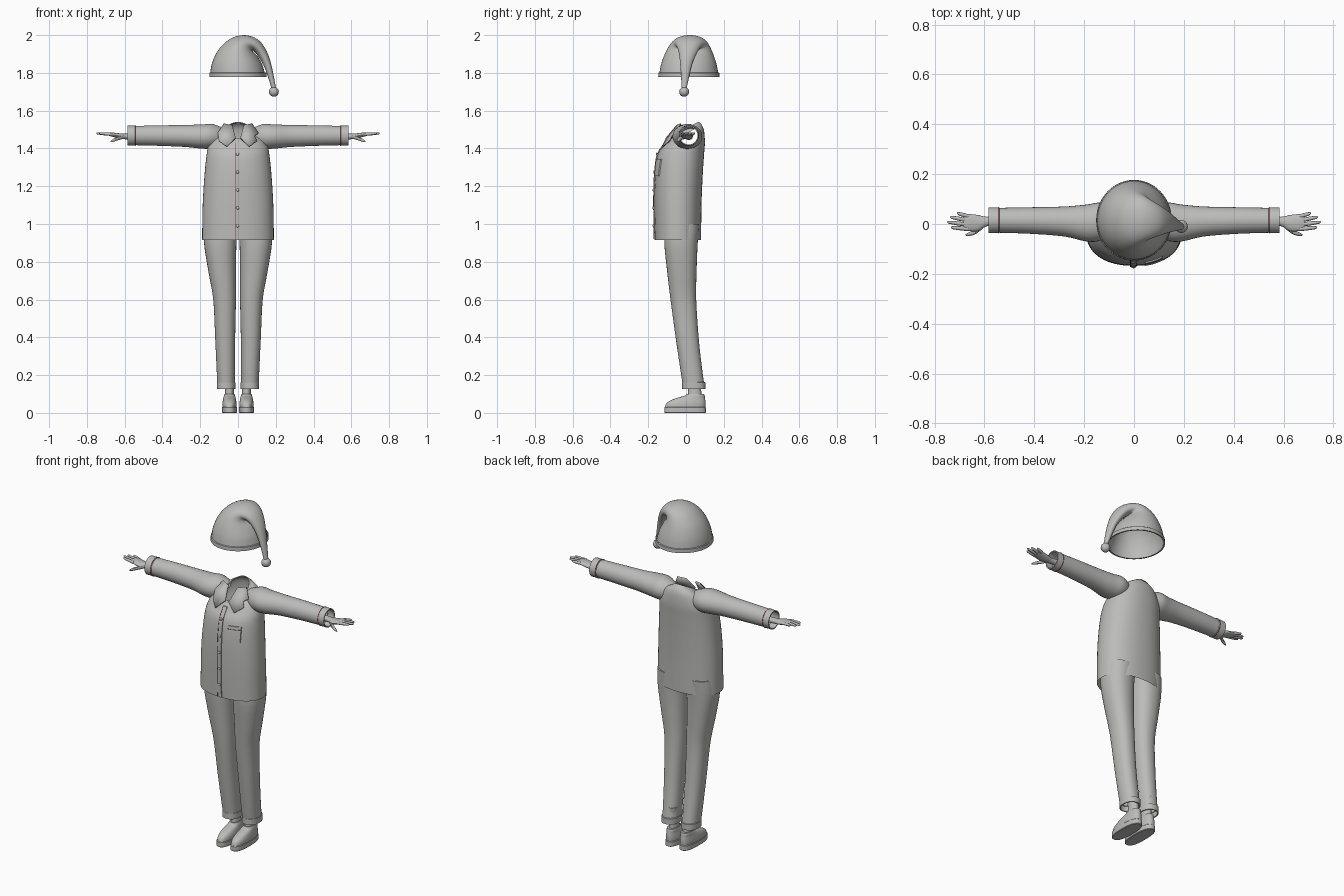
import bpy, bmesh, math
from mathutils import Vector
from mathutils.bvhtree import BVHTree

cube = bpy.data.objects.get("Cube")
if cube:
    bpy.data.objects.remove(cube)


def material(name, rgb):
    m = bpy.data.materials.new(name)
    m.use_nodes = True
    m.diffuse_color = (*rgb, 1)
    m.node_tree.nodes["Principled BSDF"].inputs["Base Color"].default_value = (*rgb, 1)
    return m


GREY = material("plain grey", (0.5, 0.5, 0.49))
RED = material("dark red piping", (0.3, 0.03, 0.05))
made = []


def finish(name, bm, mat=GREY):
    bmesh.ops.recalc_face_normals(bm, faces=bm.faces)
    mesh = bpy.data.meshes.new(name)
    bm.to_mesh(mesh)
    bm.free()
    mesh.materials.append(mat)
    ob = bpy.data.objects.new(name, mesh)
    bpy.context.collection.objects.link(ob)
    made.append(ob)
    return ob


def spline(keys, steps):
    """Smooth in-between values through a list of equal-length tuples."""
    out, last = [], len(keys) - 1
    for i in range(last):
        p = [keys[min(max(j, 0), last)] for j in (i - 1, i, i + 1, i + 2)]
        for s in range(steps):
            t = s / steps
            out.append([b + 0.5 * t * (c - a + t * (2*a - 5*b + 4*c - d + t * (3*(b - c) + d - a)))
                        for a, b, c, d in zip(*p)])
    return out + [list(keys[-1])]


def loft(name, keys, frame, n=32, steps=4, power=1.0, caps="both", mat=GREY):
    """Skin rounded rings; frame turns one key into centre and two half axes."""
    bm, rings = bmesh.new(), []
    for key in spline(keys, steps):
        c, u, v = (Vector(q) for q in frame(*key))
        ring = []
        for k in range(n):
            a, b = math.cos(math.tau * k / n), math.sin(math.tau * k / n)
            a, b = (math.copysign(abs(q) ** power, q) for q in (a, b))
            ring.append(bm.verts.new(c + u * a + v * b))
        rings.append(ring)
    for r, s in zip(rings, rings[1:]):
        for k in range(n):
            bm.faces.new((r[k], r[(k + 1) % n], s[(k + 1) % n], s[k]))
    if caps in ("both", "start"):
        bm.faces.new(rings[0])
    if caps in ("both", "end"):
        bm.faces.new(rings[-1])
    return finish(name, bm, mat)


# Ring frames: upright parts, arm-wise parts and the bent cap
def upright(z, x, rx, front, back, tilt=0):
    ry = (back - front) / 2
    return (x, front + ry, z), (rx, 0, 0), (0, ry, ry * tilt)


def armwise(x, y, z, ry, rz):
    return (x, y, z), (0, ry, 0), (0, 0, rz)


def bent(xo, zo, xi, zi, y, ry):
    return ((xo + xi) / 2, y, (zo + zi) / 2), ((xi - xo) / 2, 0, (zi - zo) / 2), (0, ry, 0)


def ball(name, at, r, mat=GREY, flat=1.0):
    bm = bmesh.new()
    bmesh.ops.create_uvsphere(bm, u_segments=16, v_segments=10, radius=r)
    for v in bm.verts:
        v.co = Vector((v.co.x, v.co.y * flat, v.co.z)) + Vector(at)
    return finish(name, bm, mat)


def piping(name, points, cyclic=False, r=0.0016):
    cu = bpy.data.curves.new(name, "CURVE")
    cu.dimensions = "3D"
    cu.bevel_depth, cu.bevel_resolution = r, 1
    sp = cu.splines.new("POLY")
    sp.points.add(len(points) - 1)
    for p, q in zip(sp.points, points):
        p.co = (*q, 1)
    sp.use_cyclic_u = cyclic
    cu.materials.append(RED)
    ob = bpy.data.objects.new(name, cu)
    bpy.context.collection.objects.link(ob)


# Nightcap with a folded tail, hem band and pompom
loft("nightcap", [(-.148, 1.785, .145, 1.785, .015, .158), (-.138, 1.85, .13, 1.84, .015, .147),
                  (-.105, 1.92, .105, 1.885, .016, .127), (-.045, 1.978, .084, 1.908, .018, .105),
                  (.03, 2.0, .076, 1.918, .02, .085), (.10, 1.98, .085, 1.912, .016, .066),
                  (.145, 1.928, .108, 1.885, .01, .048), (.175, 1.85, .142, 1.825, 0, .03),
                  (.203, 1.71, .18, 1.71, -.01, .012)], bent, n=48, steps=5, caps="end")
loft("nightcap_hem", [(1.803, 0, .147, -.142, .172), (1.8, 0, .151, -.146, .176),
                      (1.779, 0, .152, -.147, .177), (1.779, 0, .144, -.139, .169)],
     upright, n=48, steps=1, caps="none")
ball("pompom", (.19, -.01, 1.7), .026)

# Shirt: body and sleeves joined, then opened at hem, cuffs and neck
NECK_Z, NECK_F, NECK_B, SLOPE = 1.492, -.092, .062, .55
shirt = loft("shirt", [(.915, 0, .19, -.165, .08, 0), (1.1, 0, .187, -.168, .082, 0),
                       (1.25, 0, .178, -.165, .088, 0), (1.36, 0, .167, -.152, .095, 0),
                       (1.42, 0, .155, -.125, .10, .1), (1.465, 0, .125, -.11, .095, .3),
                       (1.485, 0, .09, -.1, .08, .45), (NECK_Z, 0, .06, NECK_F, NECK_B, SLOPE)],
             upright, n=48, power=.9)
SLEEVE = [(.06, .015, 1.46, .04, .04), (.13, .01, 1.464, .075, .064), (.19, .004, 1.463, .074, .064),
          (.28, .01, 1.466, .06, .058), (.42, .014, 1.468, .053, .054), (.58, .015, 1.468, .049, .05)]
helpers = []
for side in (1, -1):
    sleeve = loft("sleeve", [(side * k[0], *k[1:]) for k in SLEEVE], armwise)
    helpers.append(sleeve)
    join = shirt.modifiers.new("join", "BOOLEAN")
    join.operation, join.object, join.solver = "UNION", sleeve, "EXACT"
bpy.context.view_layer.update()
joined = bpy.data.meshes.new_from_object(shirt.evaluated_get(bpy.context.evaluated_depsgraph_get()))
shirt.modifiers.clear()
shirt.data = joined
for h in helpers:
    made.remove(h)
    bpy.data.objects.remove(h)
bm = bmesh.new()
bm.from_mesh(joined)
neck_y = (NECK_F + NECK_B) / 2


def is_opening(f):
    c = f.calc_center_median()
    at_neck = all(abs(v.co.z - NECK_Z - SLOPE * (v.co.y - neck_y)) < .001 and abs(v.co.x) < .062
                  for v in f.verts)
    return at_neck or c.z < .9155 or abs(c.x) > .5795


bmesh.ops.delete(bm, geom=[f for f in bm.faces if is_opening(f)], context="FACES")
tree = BVHTree.FromBMesh(bm)
bm.to_mesh(joined)
bm.free()


def chest(x, z, out):
    hit = tree.ray_cast(Vector((x, -1, z)), Vector((0, 1, 0)))[0]
    return Vector((x, (hit.y if hit else -.1) - out, z))


def chest_plate(name, x0, x1, z0, z1, nx, nz, out):
    """Thin panel lying on the chest, with its rim closed back to the cloth."""
    bm = bmesh.new()
    grid = [[bm.verts.new(chest(x0 + (x1 - x0) * i / nx, z0 + (z1 - z0) * j / nz, out))
             for i in range(nx + 1)] for j in range(nz + 1)]
    for a, b in zip(grid, grid[1:]):
        for i in range(nx):
            bm.faces.new((a[i], a[i + 1], b[i + 1], b[i]))
    rim = [e for e in bm.edges if e.is_boundary]
    new = bmesh.ops.extrude_edge_only(bm, edges=rim)["geom"]
    for v in new:
        if isinstance(v, bmesh.types.BMVert):
            v.co.y += out + .001
    return finish(name, bm)


# Button placket, buttons and breast pocket
chest_plate("placket", -.014, .01, .917, 1.43, 2, 24, .005)
piping("placket_piping", [chest(-.014, .917 + .513 * i / 24, .005) for i in range(25)], r=.0012)
for i in range(5):
    ball("button", chest(-.002, .99 + i * .095, .006), .008, flat=.5)
chest_plate("breast_pocket", .045, .115, 1.255, 1.345, 6, 5, .006)
piping("pocket_piping", [chest(.045 + .07 * i / 6, 1.328, .007) for i in range(7)], r=.0012)

# Collar: folded neck band and notched lapels
loft("collar_band", [(NECK_Z - .004, 0, .064, -.094, .066, SLOPE), (NECK_Z + .004, 0, .06, -.09, .062, SLOPE),
                     (NECK_Z + .003, 0, .066, -.096, .068, SLOPE), (NECK_Z - .02, 0, .088, -.104, .086, SLOPE)],
     upright, n=40, steps=2, caps="none")
LAPEL = [(.03, 1.522), (.075, 1.53), (.107, 1.48), (.085, 1.465), (.1, 1.44), (.06, 1.41), (.012, 1.455)]
for side, label in ((1, "left"), (-1, "right")):
    rim = [Vector((side * x, -.05 - .75 * (1.53 - z) + .3 * x, z)) for x, z in LAPEL]
    bm = bmesh.new()
    bm.faces.new([bm.verts.new(p) for p in rim])
    bmesh.ops.triangulate(bm, faces=bm.faces)
    lapel = finish(label + "_lapel", bm)
    thick = lapel.modifiers.new("thickness", "SOLIDIFY")
    thick.thickness, thick.offset = .008, 0
    piping(label + "_lapel_piping", rim[1:])

    # Sleeve cuff
    loft(label + "_cuff", [(side * x, .015, 1.468, .049 + d, .05 + d)
                           for x, d in ((.54, 0), (.541, .003), (.584, .003), (.584, -.003), (.56, -.003))],
         armwise, steps=1, caps="none")
    piping(label + "_cuff_piping", [(side * .545, .015 + .052 * math.cos(a), 1.468 + .053 * math.sin(a))
                                    for a in (math.tau * i / 32 for i in range(32))], True)

    # Hand: palm, four fingers, thumb
    loft(label + "_palm", [(side * x, *r) for x, *r in (
        (.53, .015, 1.462, .021, .017), (.59, .01, 1.463, .019, .015), (.625, .004, 1.466, .032, .014),
        (.665, .006, 1.473, .034, .011), (.685, .008, 1.475, .03, .007))], armwise, n=20)
    for y0, tip, y1 in ((.031, .71, .043), (.014, .738, .028), (-.003, .75, .008), (-.02, .735, -.014)):
        loft(label + "_finger", [(side * (.665 + (tip - .665) * t), y0 + (y1 - y0) * t, 1.474 + .006 * t, r, r)
                                 for t, r in ((0, .0085), (.5, .0082), (.9, .006), (1, .002))],
             armwise, n=10, steps=2)
    loft(label + "_thumb", [(side * x, *r) for x, *r in (
        (.605, -.005, 1.463, .012, .012), (.635, -.03, 1.453, .01, .01),
        (.66, -.04, 1.443, .008, .008), (.676, -.044, 1.436, .003, .003))], armwise, n=10)

    # Trouser leg with turned-up cuff
    loft(label + "_trouser_leg", [(z, side * x, *r) for z, x, *r in (
        (1.0, .088, .088, -.11, .07), (.9, .094, .086, -.115, .062), (.75, .084, .073, -.1, .056),
        (.6, .071, .06, -.082, .054), (.4, .068, .053, -.055, .067), (.25, .065, .049, -.033, .083),
        (.14, .063, .046, -.016, .098))], upright, power=.9, caps="start")
    loft(label + "_trouser_cuff", [(z, side * .063, .046 + d, -.017 - d, .1 + d) for z, d in (
        (.163, -.002), (.161, .003), (.127, .003), (.127, -.003), (.15, -.003))],
        upright, steps=1, power=.9, caps="none")

    # Ankle, shoe sole and shoe upper
    loft(label + "_ankle", [(z, side * .045, r, .046 - r * 1.5, .046 + r * 1.5) for z, r in
                            ((.06, .026), (.1, .024), (.14, .023), (.22, .027))], upright, n=20)
    loft(label + "_sole", [(z, side * .045, .039 + d, -.114 - d, .104 + d)
                           for z, d in ((0, -.002), (.003, .001), (.029, .001), (.032, -.002))],
         upright, steps=1, power=.8)
    loft(label + "_shoe_upper", [(z, side * .045, *r) for z, *r in (
        (.03, .038, -.112, .102), (.05, .038, -.104, .103), (.067, .035, -.08, .102),
        (.08, .032, -.045, .1), (.09, .03, -.01, .099), (.1, .027, .004, .096))], upright, power=.85)

# Smooth shading with crisp edges
bpy.ops.object.select_all(action="DESELECT")
for ob in made:
    ob.select_set(True)
bpy.context.view_layer.objects.active = shirt
bpy.ops.object.shade_smooth_by_angle(angle=math.radians(40))
